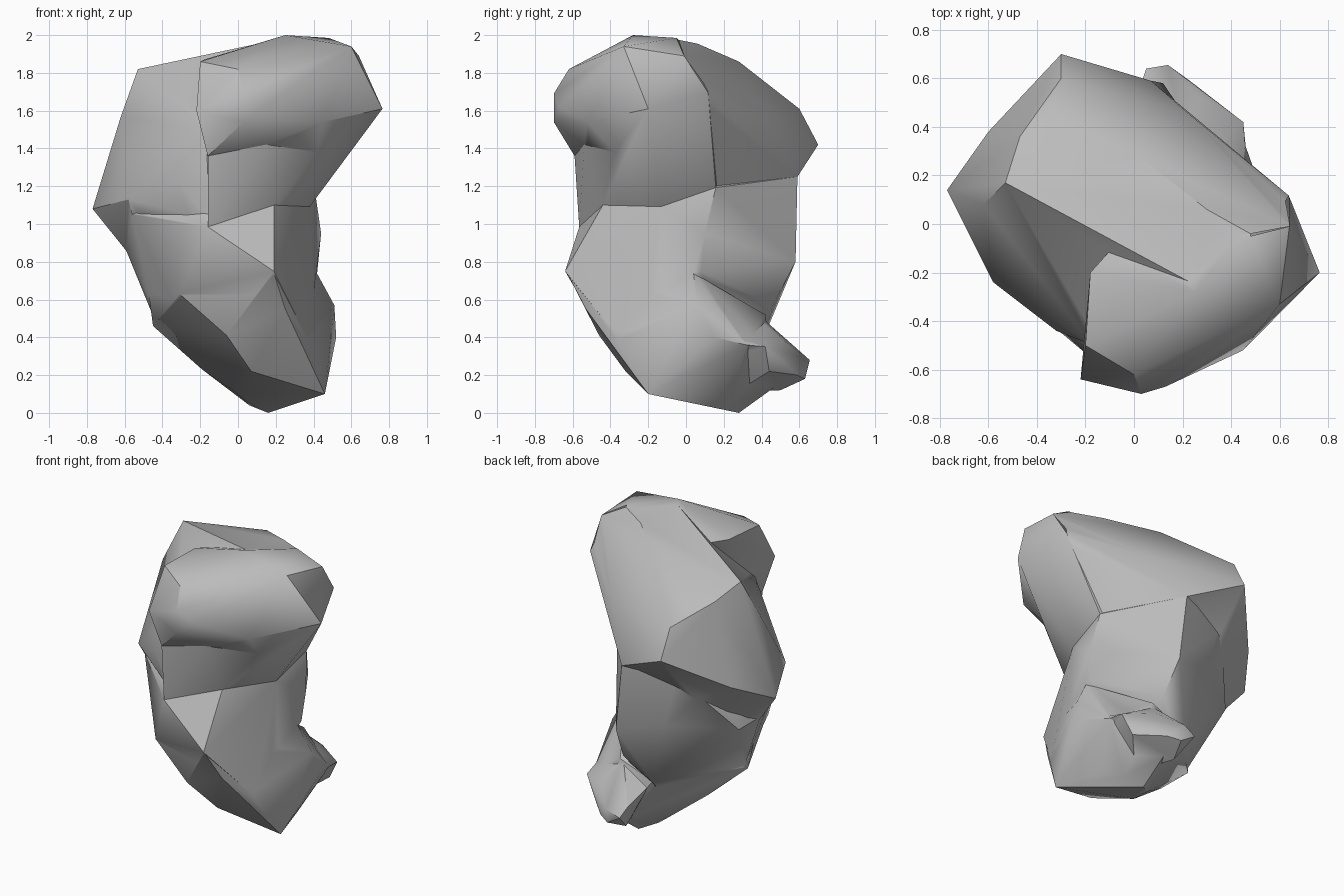
import bpy, bmesh, math

cube = bpy.data.objects.get("Cube")
if cube:
    bpy.data.objects.remove(cube, do_unlink=True)

stone = bpy.data.materials.new("stone grey")
stone.use_nodes = True
grey = (0.5, 0.5, 0.5, 1)
stone.diffuse_color = grey
stone.node_tree.nodes["Principled BSDF"].inputs["Base Color"].default_value = grey


def chunk(name, corners):
    """Convex faceted lump of rock spanned by its corner points."""
    bm = bmesh.new()
    for c in corners:
        bm.verts.new(c)
    res = bmesh.ops.convex_hull(bm, input=bm.verts)
    loose = {g for g in res["geom_interior"] + res["geom_unused"]
             if isinstance(g, bmesh.types.BMVert)}
    bmesh.ops.delete(bm, geom=list(loose), context='VERTS')
    bmesh.ops.recalc_face_normals(bm, faces=bm.faces)
    me = bpy.data.meshes.new(name)
    bm.to_mesh(me)
    bm.free()
    me.materials.append(stone)
    ob = bpy.data.objects.new(name, me)
    bpy.context.collection.objects.link(ob)
    return ob


# Brow: the bulging top of the head
brow = chunk("boulder", [
    (0.25, -0.28, 2.0), (0.48, -0.05, 1.985), (0.6, -0.33, 1.94), (0.65, -0.02, 1.9),
    (0.65, 0.12, 1.7), (0.765, -0.2, 1.61), (0.45, -0.52, 1.54), (0.13, -0.67, 1.62),
    (0.03, -0.7, 1.54), (0.03, -0.7, 1.69), (0.0, -0.62, 1.82), (-0.2, -0.5, 1.86),
    (-0.22, -0.64, 1.6), (-0.18, -0.2, 1.87), (-0.16, -0.59, 1.36), (0.15, -0.52, 1.4),
    (0.42, -0.36, 1.36), (0.0, 0.0, 1.85), (0.3, 0.0, 1.3)])

# Undercut below the brow
undercut = chunk("undercut", [
    (-0.16, -0.59, 1.36), (-0.16, -0.565, 0.98), (0.19, -0.44, 1.1), (0.38, -0.13, 1.09),
    (0.41, 0.16, 1.19), (0.65, 0.12, 1.7), (0.765, -0.2, 1.61), (0.42, -0.38, 1.38),
    (0.15, -0.54, 1.42), (-0.15, -0.1, 1.6), (-0.15, 0.0, 0.95), (0.1, 0.1, 1.0)])

# Shoulder on the left and back, running under the crown
shoulder = chunk("shoulder", [
    (-0.53, 0.17, 1.82), (-0.47, 0.36, 1.74), (-0.35, 0.45, 1.7), (-0.31, 0.04, 1.85),
    (0.25, -0.25, 1.985), (0.48, -0.04, 1.975), (0.3, 0.06, 1.955), (0.64, -0.01, 1.89),
    (0.02, 0.28, 1.86), (-0.62, 0.08, 1.57), (-0.77, 0.14, 1.08), (-0.6, 0.38, 1.2),
    (-0.3, 0.7, 1.42), (-0.3, 0.6, 1.61), (-0.58, -0.24, 1.13), (-0.32, -0.44, 1.23),
    (-0.17, -0.5, 1.5), (0.23, 0.45, 1.53), (0.64, 0.12, 1.69), (0.4, 0.15, 1.2),
    (0.07, 0.59, 1.27), (-0.3, 0.48, 1.17), (-0.15, -0.5, 1.02), (-0.6, 0.06, 0.86),
    (-0.4, 0.15, 0.75), (-0.3, -0.25, 0.85)])

# Torso narrowing towards the base, with the ledge under the overhang
torso = chunk("torso", [
    (-0.16, -0.57, 0.98), (0.19, -0.64, 0.75), (0.19, -0.44, 1.1), (0.38, -0.13, 1.1),
    (0.44, 0.1, 0.95), (0.41, 0.15, 1.2), (0.42, 0.08, 0.75), (0.07, 0.59, 1.25),
    (0.12, 0.58, 0.8), (-0.3, 0.48, 1.2), (-0.18, 0.48, 0.87), (-0.55, 0.22, 0.84),
    (-0.6, 0.06, 0.88), (-0.56, -0.2, 1.05), (-0.47, -0.02, 0.64), (-0.31, -0.44, 0.63),
    (-0.44, 0.0, 0.48), (0.15, 0.46, 0.57), (-0.05, 0.42, 0.42), (-0.06, -0.45, 0.42),
    (0.37, -0.35, 0.39), (0.0, 0.2, 0.2), (-0.5, 0.1, 1.25), (-0.2, -0.35, 1.2)])

# Leaning base
base = chunk("base", [
    (0.19, -0.63, 0.74), (0.25, -0.53, 0.55), (0.37, -0.36, 0.38), (0.46, -0.2, 0.1),
    (0.36, 0.12, 0.1), (0.28, 0.24, 0.05), (0.16, 0.28, 0.0), (0.06, 0.2, 0.04),
    (0.0, 0.0, 0.1), (0.52, 0.15, 0.4), (0.51, 0.06, 0.57), (0.42, 0.04, 0.74),
    (0.32, 0.2, 0.63), (0.46, 0.32, 0.36), (0.2, 0.42, 0.52), (0.15, 0.48, 0.14),
    (-0.19, 0.03, 0.23), (-0.28, 0.05, 0.36), (-0.45, -0.02, 0.46),
    (-0.475, -0.05, 0.63), (-0.3, -0.44, 0.62), (-0.06, -0.46, 0.41),
    (0.07, -0.32, 0.22), (-0.03, 0.4, 0.42)])

# Small knob low on the back
knob = chunk("knob", [
    (0.03, 0.58, 0.3), (0.05, 0.64, 0.24), (0.14, 0.655, 0.28), (0.15, 0.63, 0.18),
    (0.1, 0.5, 0.12), (0.23, 0.59, 0.2), (0.27, 0.52, 0.38), (0.45, 0.42, 0.35),
    (0.38, 0.44, 0.22), (0.18, 0.41, 0.5), (0.0, 0.4, 0.38), (0.46, 0.25, 0.4),
    (0.2, 0.25, 0.1)])

# Fuse everything into one rock
bpy.context.view_layer.objects.active = brow
for part in (undercut, shoulder, torso, base, knob):
    mod = brow.modifiers.new("fuse", 'BOOLEAN')
    mod.operation = 'UNION'
    mod.solver = 'EXACT'
    mod.object = part
    bpy.ops.object.modifier_apply(modifier=mod.name)
    bpy.data.objects.remove(part, do_unlink=True)

# Clean slivers, then smooth the soft facets and keep the ridges crisp
bm = bmesh.new()
bm.from_mesh(brow.data)
bmesh.ops.remove_doubles(bm, verts=bm.verts, dist=0.02)
bmesh.ops.triangulate(bm, faces=bm.faces)
bmesh.ops.recalc_face_normals(bm, faces=bm.faces)
bm.to_mesh(brow.data)
bm.free()
bpy.ops.object.select_all(action='DESELECT')
brow.select_set(True)
bpy.ops.object.shade_smooth_by_angle(angle=math.radians(35))
